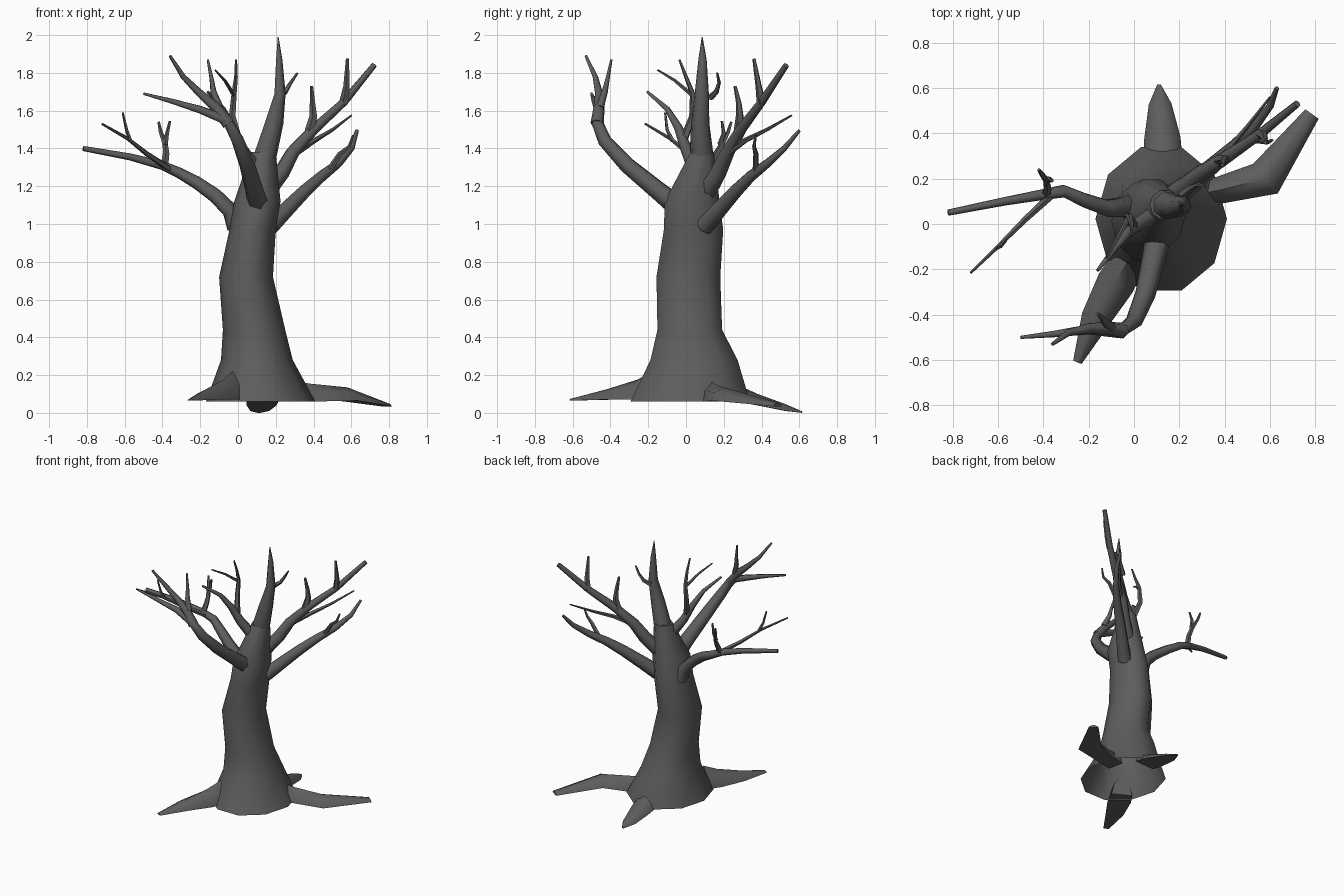
import bpy, bmesh, math
from mathutils import Vector

bark = bpy.data.materials.new("dark_bark")
bark.diffuse_color = (.11, .11, .11, 1)


def skin(name, rings, cap_start=True):
    """Bridge a list of equal-sized vertex rings into one mesh."""
    bm = bmesh.new()
    loops = [[bm.verts.new(p) for p in ring] for ring in rings]
    n = len(loops[0])
    for a, b in zip(loops, loops[1:]):
        for i in range(n):
            j = (i + 1) % n
            bm.faces.new((a[i], a[j], b[j], b[i]))
    bm.faces.new(loops[-1])
    if cap_start:
        bm.faces.new(loops[0][::-1])
    bmesh.ops.recalc_face_normals(bm, faces=bm.faces)
    mesh = bpy.data.meshes.new(name)
    bm.to_mesh(mesh)
    bm.free()
    mesh.materials.append(bark)
    obj = bpy.data.objects.new(name, mesh)
    bpy.context.collection.objects.link(obj)
    bpy.context.view_layer.objects.active = obj
    bpy.ops.object.select_all(action='DESELECT')
    obj.select_set(True)
    bpy.ops.object.shade_smooth_by_angle(angle=math.radians(62))
    return obj


def trunk(name, levels, sides=10, cap_start=False):
    """Horizontal rings given as z, x min, x max, y min, y max."""
    rings = []
    for z, x0, x1, y0, y1 in levels:
        rings.append([Vector(((x0 + x1) / 2 + (x1 - x0) / 2 * math.cos(t),
                              (y0 + y1) / 2 + (y1 - y0) / 2 * math.sin(t), z))
                      for t in (2 * math.pi * i / sides for i in range(sides))])
    return skin(name, rings, cap_start)


def limb(name, points, r0, r1, sides=6):
    """Round tube tapering from r0 to r1 along the points."""
    pts = [Vector(p) for p in points]
    n = len(pts)
    side, rings = None, []
    for k, p in enumerate(pts):
        d = (pts[min(k + 1, n - 1)] - pts[max(k - 1, 0)]).normalized()
        if side is None:
            side = d.orthogonal()
        side = (side - d * side.dot(d)).normalized()
        up = d.cross(side)
        r = r0 + (r1 - r0) * k / (n - 1)
        rings.append([p + r * (side * math.cos(t) + up * math.sin(t))
                      for t in (2 * math.pi * i / sides for i in range(sides))])
    return skin(name, rings)


def root(name, stations):
    """Flat-bottomed arch; stations are x, y, bottom z, top z, half width."""
    rings, n = [], len(stations)
    for k, (x, y, zb, zt, w) in enumerate(stations):
        a, b = stations[max(k - 1, 0)], stations[min(k + 1, n - 1)]
        d = Vector((b[0] - a[0], b[1] - a[1], 0)).normalized()
        s = Vector((-d.y, d.x, 0)) * w
        rings.append([Vector((x, y, zb + (zt - zb) * h)) + s * f for f, h in
                      ((-1, 0), (-.75, .6), (0, 1), (.75, .6), (1, 0))])
    return skin(name, rings)


# Trunk, open underneath, and its pointed leader
trunk("trunk", [(.06, -.17, .41, -.31, .355), (.28, -.09, .29, -.20, .285),
                (.44, -.08, .25, -.16, .20), (.72, -.10, .185, -.165, .19),
                (.97, -.045, .20, -.125, .205), (1.12, -.02, .225, -.12, .185),
                (1.38, .07, .20, .02, .15)])
trunk("leader", [(1.36, .075, .205, .018, .148), (1.53, .135, .24, .025, .125),
                 (1.69, .19, .252, .045, .122), (1.87, .20, .235, .065, .11),
                 (1.99, .21, .215, .083, .088)], sides=7)
limb("leader_twig", [(.21, .13, 1.67), (.25, .16, 1.70), (.28, .175, 1.75),
                     (.315, .165, 1.80)], .018, .006, 5)

# Front branch curling upward
limb("front_branch", [(.11, -.04, 1.09), (.09, -.14, 1.17), (.05, -.31, 1.31),
                      (0, -.43, 1.44), (-.06, -.475, 1.55), (-.2, -.465, 1.605),
                      (-.35, -.485, 1.65), (-.5, -.5, 1.69)], .06, .007)
limb("front_branch_fork", [(-.05, -.47, 1.53), (-.12, -.46, 1.62),
                           (-.2, -.46, 1.69), (-.29, -.48, 1.78),
                           (-.36, -.53, 1.89)], .036, .008)
limb("front_branch_twig", [(-.1, -.455, 1.62), (-.13, -.43, 1.7),
                           (-.14, -.415, 1.77), (-.16, -.395, 1.87)], .022, .006)

# Left branch with side shoots
limb("left_branch", [(-.01, .08, .98), (-.04, .075, 1.07), (-.12, .07, 1.15),
                     (-.22, .105, 1.22), (-.31, .145, 1.27), (-.4, .13, 1.31),
                     (-.57, .1, 1.355), (-.82, .05, 1.40)], .05, .014)
limb("left_side_shoot", [(-.36, .13, 1.29), (-.48, .02, 1.37),
                         (-.58, -.08, 1.45), (-.72, -.215, 1.53)], .018, .006, 5)
limb("left_shoot_twig", [(-.57, -.07, 1.44), (-.59, -.1, 1.5),
                         (-.61, -.11, 1.59)], .012, .006, 5)
limb("left_twig", [(-.39, .13, 1.3), (-.38, .16, 1.37), (-.385, .19, 1.42),
                   (-.41, .225, 1.49), (-.42, .24, 1.54)], .022, .007, 5)
limb("left_twig_fork", [(-.385, .18, 1.42), (-.375, .2, 1.48),
                        (-.36, .19, 1.545)], .015, .007, 5)

# Inner branch close to the leader
limb("inner_branch", [(.1, .05, 1.28), (.02, 0, 1.4), (-.03, -.04, 1.51),
                      (-.08, -.1, 1.61), (-.16, -.205, 1.70)], .04, .008)
limb("inner_riser", [(0, -.01, 1.45), (-.03, .035, 1.57), (-.02, .035, 1.69),
                     (-.01, 0, 1.78), (-.01, -.035, 1.87)], .023, .006, 5)
limb("inner_twig", [(-.02, .035, 1.68), (-.07, -.06, 1.76),
                    (-.12, -.15, 1.815)], .012, .005, 5)

# Upper right branch
limb("upper_right_branch", [(.15, .11, 1.17), (.23, .17, 1.27), (.29, .22, 1.38),
                            (.4, .29, 1.5), (.56, .40, 1.645),
                            (.72, .53, 1.84)], .053, .017)
limb("upper_right_twig", [(.38, .28, 1.49), (.4, .285, 1.57), (.395, .28, 1.64),
                          (.39, .26, 1.73)], .028, .009, 5)
limb("upper_right_outer_twig", [(.56, .4, 1.64), (.575, .385, 1.73),
                                (.58, .36, 1.875)], .026, .009, 5)
limb("upper_right_side_shoot", [(.28, .2, 1.36), (.4, .31, 1.44),
                                (.5, .43, 1.5), (.6, .56, 1.575)], .02, .005, 5)

# Lower right branch
limb("lower_right_branch", [(.17, .1, .99), (.25, .17, 1.07), (.35, .26, 1.17),
                            (.44, .34, 1.25), (.53, .43, 1.32),
                            (.6, .52, 1.4), (.63, .6, 1.495)], .055, .01)
limb("lower_right_twig", [(.48, .37, 1.28), (.54, .37, 1.37), (.59, .36, 1.41),
                          (.61, .37, 1.47)], .018, .006, 5)

# Surface roots
root("right_root", [(.28, .13, .06, .17, .06), (.38, .15, .06, .155, .06),
                    (.58, .2, .065, .135, .085), (.785, .485, .035, .055, .036)])
root("back_root", [(.13, .27, .06, .15, .085), (.125, .38, .04, .10, .08),
                   (.115, .53, .01, .045, .05), (.11, .615, 0, .008, .008)])
root("front_root", [(-.03, -.17, .07, .22, .075), (-.08, -.26, .07, .175, .085),
                    (-.17, -.42, .07, .125, .065), (-.25, -.61, .065, .075, .02)])
